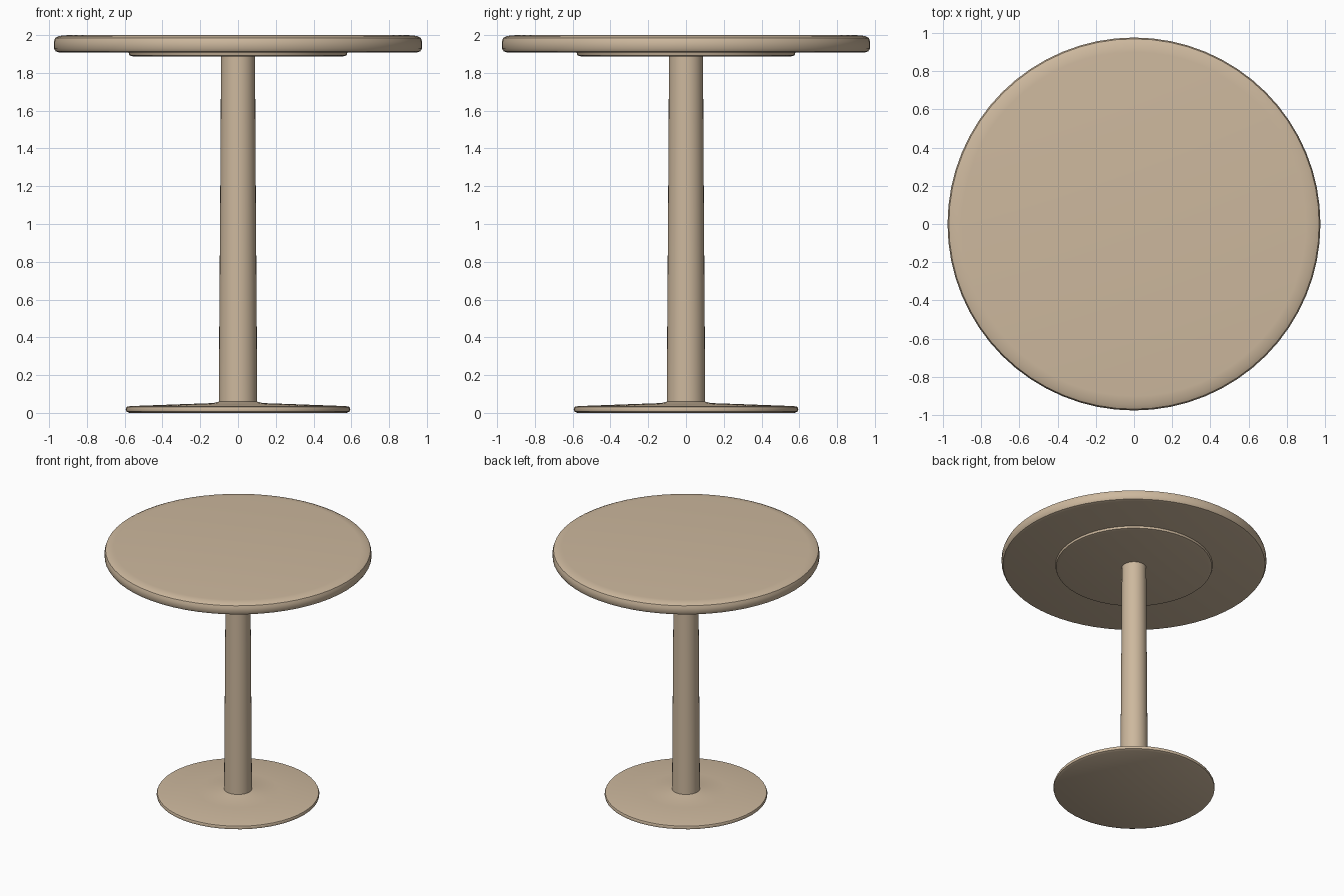
import bpy, bmesh, math

if "Cube" in bpy.data.objects:
    bpy.data.objects.remove(bpy.data.objects["Cube"])

# One tan colour for the whole table
tan = bpy.data.materials.new("warm tan")
tan.diffuse_color = (0.61, 0.48, 0.34, 1)
tan.use_nodes = True
tan.node_tree.nodes["Principled BSDF"].inputs["Base Color"].default_value = tan.diffuse_color


def lathe(name, profile, sides=48):
    """Turn a (radius, height) profile around z; ends on the axis become caps."""
    bm = bmesh.new()
    rings = []
    for r, z in profile:
        if r == 0:
            rings.append([bm.verts.new((0, 0, z))] * sides)
        else:
            rings.append([bm.verts.new((r * math.cos(2 * math.pi * i / sides),
                                        r * math.sin(2 * math.pi * i / sides), z))
                          for i in range(sides)])
    for a, b in zip(rings, rings[1:]):
        for i in range(sides):
            j = (i + 1) % sides
            corners = list(dict.fromkeys((a[i], a[j], b[j], b[i])))
            bm.faces.new(corners)
    bmesh.ops.recalc_face_normals(bm, faces=bm.faces)
    mesh = bpy.data.meshes.new(name)
    bm.to_mesh(mesh)
    bm.free()
    mesh.materials.append(tan)
    obj = bpy.data.objects.new(name, mesh)
    bpy.context.collection.objects.link(obj)
    bpy.ops.object.select_all(action='DESELECT')
    obj.select_set(True)
    bpy.context.view_layer.objects.active = obj
    bpy.ops.object.shade_smooth_by_angle(angle=math.radians(40))
    return obj


# Round top with softened rim
lathe("table_top", [(0, 1.908), (0.945, 1.908), (0.965, 1.914), (0.975, 1.93),
                    (0.975, 1.965), (0.968, 1.985), (0.945, 1.996), (0.90, 2.0), (0, 2.0)], 64)

# Thin mounting plate under the top
lathe("mounting_plate", [(0, 1.886), (0.55, 1.886), (0.575, 1.892), (0.58, 1.91), (0, 1.91)])

# Slightly tapered column
lathe("column", [(0, 0.03), (0.102, 0.03), (0.099, 0.5), (0.094, 1.2), (0.09, 1.89), (0, 1.89)], 32)

# Flat foot disc, rising gently to the column
lathe("foot_disc", [(0, 0.0), (0.575, 0.0), (0.592, 0.008), (0.595, 0.02), (0.59, 0.032),
                    (0.57, 0.036), (0.30, 0.046), (0.13, 0.052), (0.10, 0.06), (0, 0.06)])
